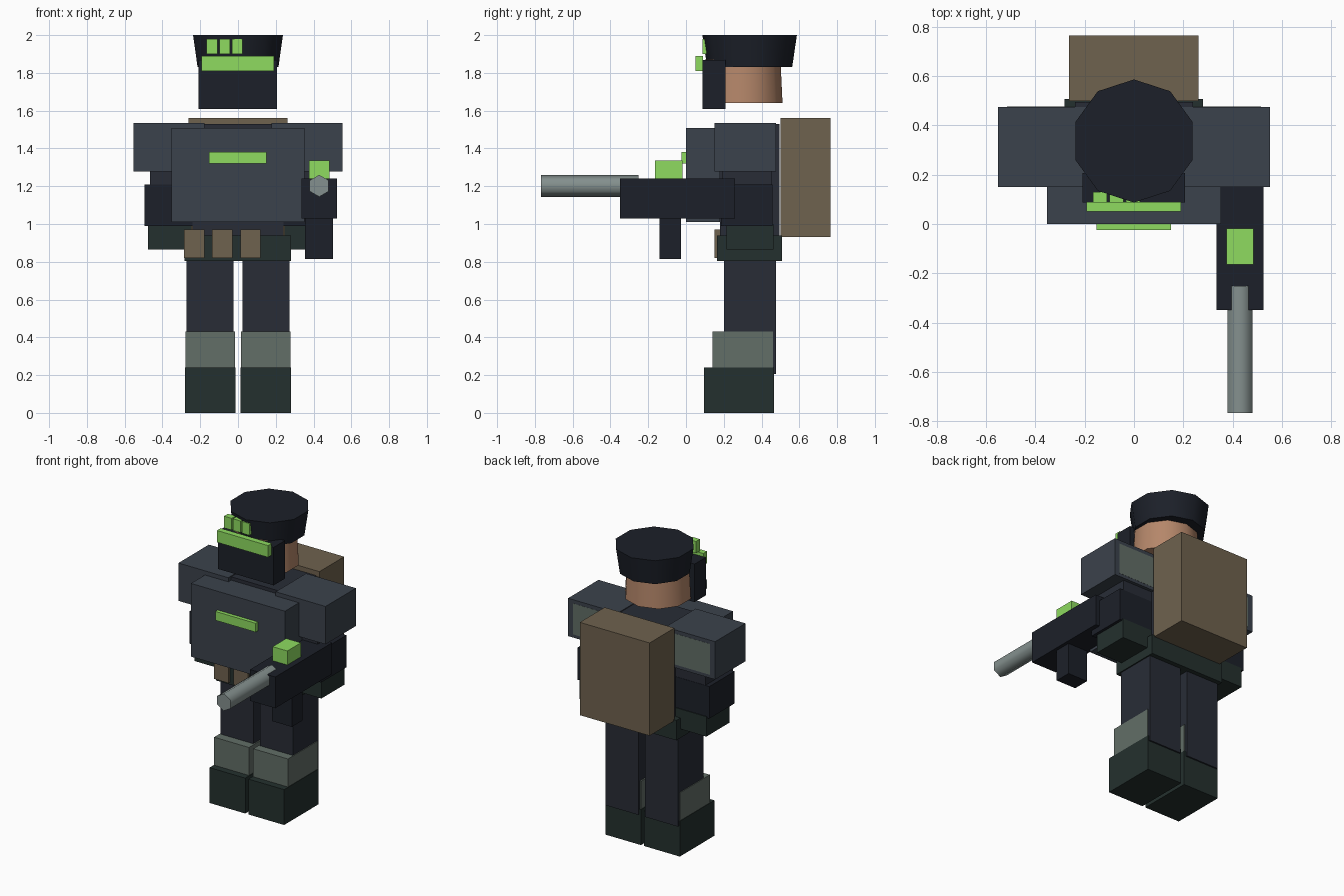
import bpy, math

if "Cube" in bpy.data.objects:
    bpy.data.objects.remove(bpy.data.objects["Cube"])


def colour(name, hex_code):
    # sRGB hex to linear viewport colour
    def lin(c):
        return c / 12.92 if c <= 0.04045 else ((c + 0.055) / 1.055) ** 2.4
    m = bpy.data.materials.new(name)
    m.diffuse_color = [lin(int(hex_code[i:i + 2], 16) / 255) for i in (0, 2, 4)] + [1]
    m.use_nodes = True
    m.node_tree.nodes["Principled BSDF"].inputs["Base Color"].default_value = m.diffuse_color
    return m


SLATE = colour("slate", "3b424c")
CLOTH = colour("dark_cloth", "282c36")
BLACK = colour("near_black", "1c2029")
GREEN = colour("dark_green", "24302e")
PAD = colour("grey_green", "626e67")
BROWN = colour("canvas_brown", "6f624e")
LIME = colour("lime", "8edb60")
SKIN = colour("skin", "b5876a")
STEEL = colour("steel", "84908e")


def box(name, x, y, z, mat):
    # Box from (min, max) ranges
    bpy.ops.mesh.primitive_cube_add(size=1, location=[sum(r) / 2 for r in (x, y, z)])
    o = bpy.context.object
    o.name = name
    o.scale = [r[1] - r[0] for r in (x, y, z)]
    bpy.ops.object.transform_apply(location=False, rotation=False, scale=True)
    o.data.materials.append(mat)
    return o


def pair(name, x, y, z, mat):
    box("right_" + name, x, y, z, mat)
    box("left_" + name, (-x[1], -x[0]), y, z, mat)


def drum(name, sides, r1, r2, depth, loc, mat, rot=(0, 0, 0), angle=40):
    bpy.ops.mesh.primitive_cone_add(vertices=sides, radius1=r1, radius2=r2,
                                    depth=depth, location=loc, rotation=rot)
    o = bpy.context.object
    o.name = name
    o.data.materials.append(mat)
    bpy.ops.object.shade_smooth_by_angle(angle=math.radians(angle))
    return o


# Legs
pair("boot", (0.012, 0.28), (0.095, 0.466), (0, 0.24), GREEN)
pair("shin_guard", (0.016, 0.277), (0.14, 0.46), (0.235, 0.43), PAD)
pair("leg", (0.025, 0.272), (0.20, 0.476), (0.205, 0.83), CLOTH)

# Belt and pouches
box("belt", (-0.282, 0.28), (0.165, 0.507), (0.805, 0.94), GREEN)
for i, x in enumerate((-0.285, -0.137, 0.012)):
    box(f"pouch_{i + 1}", (x, x + 0.108), (0.15, 0.25), (0.82, 0.97), BROWN)

# Torso, chest plate and backpack
box("torso", (-0.24, 0.24), (0.18, 0.495), (0.93, 1.53), CLOTH)
box("chest_plate", (-0.353, 0.353), (0, 0.18), (1.01, 1.507), SLATE)
box("chest_light", (-0.153, 0.15), (-0.025, 0.01), (1.32, 1.38), LIME)
box("backpack", (-0.263, 0.261), (0.50, 0.766), (0.93, 1.56), BROWN)

# Arms
pair("shoulder", (0.178, 0.552), (0.15, 0.476), (1.278, 1.535), SLATE)
pair("shoulder_pad", (0.22, 0.515), (0.16, 0.477), (1.30, 1.51), PAD)
pair("upper_arm", (0.24, 0.465), (0.19, 0.455), (1.15, 1.40), CLOTH)
pair("forearm", (0.242, 0.495), (0.185, 0.457), (0.99, 1.208), BLACK)
pair("glove", (0.246, 0.476), (0.215, 0.462), (0.865, 1.0), GREEN)

# Head, cap, mask and visor
drum("head", 10, 0.211, 0.20, 0.23, (0, 0.30, 1.755), SKIN)
drum("cap", 10, 0.225, 0.25, 0.17, (0, 0.337, 1.915), BLACK)
box("face_mask", (-0.21, 0.207), (0.087, 0.208), (1.61, 1.868), BLACK)
box("visor", (-0.193, 0.19), (0.05, 0.09), (1.81, 1.89), LIME)
for i in range(3):
    x = -0.166 + i * 0.067
    box(f"cap_light_{i + 1}", (x, x + 0.057), (0.088, 0.13), (1.90, 1.98), LIME)

# Weapon in the right hand
box("gun_body", (0.335, 0.525), (-0.35, 0.26), (1.028, 1.24), BLACK)
box("gun_grip", (0.355, 0.503), (-0.14, -0.027), (0.815, 1.05), BLACK)
box("gun_sight", (0.375, 0.485), (-0.164, -0.018), (1.23, 1.335), LIME)
drum("gun_barrel", 6, 0.058, 0.058, 0.515, (0.43, -0.509, 1.202), STEEL,
     rot=(math.radians(90), 0, 0), angle=70)
